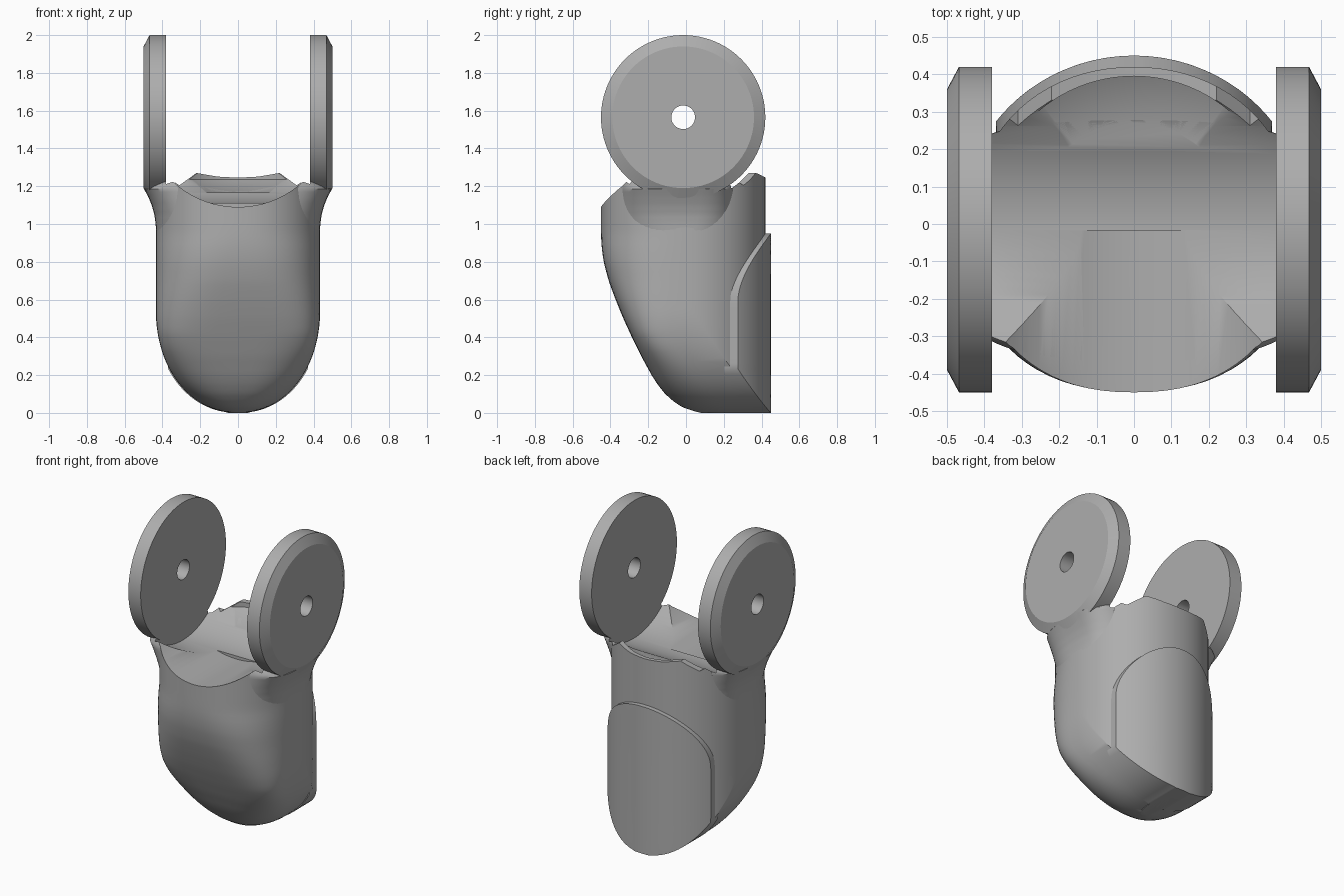
import bpy, bmesh, math

if "Cube" in bpy.data.objects:
    bpy.data.objects.remove(bpy.data.objects["Cube"])

grey = bpy.data.materials.new("plain grey")
grey.diffuse_color = (0.42, 0.42, 0.42, 1)
grey.use_nodes = True
grey.node_tree.nodes["Principled BSDF"].inputs["Base Color"].default_value = grey.diffuse_color


def make(name, rings, closed=False):
    """Skin equal-length rings; cap the ends, or join last to first when closed."""
    bm = bmesh.new()
    vs = [[bm.verts.new(p) for p in r] for r in rings]
    n = len(vs[0])
    pairs = list(zip(vs, vs[1:]))
    if closed:
        pairs.append((vs[-1], vs[0]))
    else:
        bm.faces.new(vs[0])
        bm.faces.new(vs[-1])
    for a, b in pairs:
        for i in range(n):
            j = (i + 1) % n
            bm.faces.new((a[i], a[j], b[j], b[i]))
    bmesh.ops.recalc_face_normals(bm, faces=bm.faces)
    me = bpy.data.meshes.new(name)
    bm.to_mesh(me)
    bm.free()
    ob = bpy.data.objects.new(name, me)
    bpy.context.collection.objects.link(ob)
    me.materials.append(grey)
    return ob


def lerp(table, z):
    for (z0, v0), (z1, v1) in zip(table, table[1:]):
        if z <= z1:
            return v0 + (v1 - v0) * max(0, z - z0) / (z1 - z0)
    return table[-1][1]


def ring(z, w, cy, yf, n, back, N=40):
    """Horizontal section: superellipse front, back edge given by a function."""
    pts = []
    for i in range(N + 1):
        t = math.pi * i / N
        c, s = math.cos(t), max(0, math.sin(t))
        x = -w * math.copysign(abs(c) ** (2 / n), c)
        pts.append((x, cy - (cy - yf) * s ** (2 / n), z))
    for i in range(1, N):
        x = w * math.cos(math.pi * i / N)
        pts.append((x, back(x), z))
    return pts


def sup(x, a, b, n):
    return b * max(0, 1 - abs(x / a) ** n) ** (1 / n)


def half_width(z):
    return max(0.05, sup(max(0, 0.55 - z), 0.55, 0.435, 2.1))


# Main shell: rounded column tapering to a curved toe
FRONT = [(0, .08), (.01, .04), (.03, -.02), (.06, -.065), (.1, -.11), (.15, -.15),
         (.2, -.182), (.3, -.237), (.4, -.286), (.5, -.332), (.6, -.373),
         (.7, -.41), (.8, -.436), (.88, -.447), (.95, -.45)]
POWER = [(0, 2.4), (.2, 3), (.42, 3.8), (.7, 2.8), (.95, 2.3)]
rings = []
for i in range(49):
    z = 1.3 * (i / 48) ** 1.6
    rings.append(ring(z, half_width(z), lerp([(0, .22), (.35, 0)], z), lerp(FRONT, z),
                      lerp(POWER, z), lambda x: sup(x, .4351, .42, 2.1)))
body = make("body_shell", rings)

# Neck flaring out to the hinge discs
FLARE = [(.9, .43), (1.0, .436), (1.05, .443), (1.1, .457), (1.15, .477),
         (1.19, .496), (1.21, .47), (1.25, .41), (1.26, .40)]
rings = []
for i in range(25):
    z = .9 + .36 * i / 24
    w, k = lerp(FLARE, z), (z - .9) / .36
    n = 2.3 + 1.7 * k
    rings.append(ring(z, w, 0, -.39 + .04 * k, n,
                      lambda x: sup(x, w * 1.0005, .30 - .03 * k, n)))
neck = make("hinge_neck", rings)

# Cutters for the hinge clearance
AY, AZ = -.015, 1.565


def circle_x(x, r, N=96):
    return [(x, AY + r * math.cos(2 * math.pi * i / N),
             AZ + r * math.sin(2 * math.pi * i / N)) for i in range(N)]


def circle_y(y, r, cz, N=96):
    return [(r * math.cos(2 * math.pi * i / N), y,
             cz + r * math.sin(2 * math.pi * i / N)) for i in range(N)]


def circle_z(z, r, N=96):
    return [(r * math.cos(2 * math.pi * i / N), r * math.sin(2 * math.pi * i / N), z)
            for i in range(N)]


rim = [(-.381, 1.25), (-.31, 1.205), (-.22, 1.27), (-.11, 1.251), (0, 1.245),
       (.11, 1.251), (.22, 1.27), (.31, 1.205), (.381, 1.25), (.381, 1.6), (-.381, 1.6)]
cutters = [
    make("saddle_cutter", [circle_x(-.382, .455), circle_x(.382, .455)]),
    make("front_lip_cutter", [circle_y(-.7, .508, 1.598), circle_y(-.017, .508, 1.598)]),
    make("pocket_cutter", [circle_z(1.167, .27), circle_z(1.235, .395), circle_z(1.6, .395)]),
    make("rim_cutter", [[(x, y, z) for x, z in rim] for y in (.18, .7)]),
]
for ob in (body, neck):
    for c in cutters:
        m = ob.modifiers.new(c.name, 'BOOLEAN')
        m.operation, m.solver, m.object = 'DIFFERENCE', 'EXACT', c
    bpy.context.view_layer.objects.active = ob
    for m in list(ob.modifiers):
        bpy.ops.object.modifier_apply(modifier=m.name)
for c in cutters:
    bpy.data.objects.remove(c)

# Raised back pad with arched top
rings = []
zs = [.62 * (i / 24) ** 1.6 for i in range(25)]
zs += [.58 + .37 * math.sin(math.radians(a)) for a in range(10, 90, 4)]
for z in zs:
    w = min(.37, half_width(z) + .006)
    if z > .58:
        w = min(w, math.sqrt(.37 ** 2 - (z - .58) ** 2))
    rings.append(ring(z, w, .2, .2, 2, lambda x: sup(x, .465, .45, 2)))
pad = make("back_pad", rings)

# Hinge discs with a pin hole and outer chamfer
discs = []
for side, label in ((-1, "left"), (1, "right")):
    prof = [(.0625, .38), (.435, .38), (.435, .468), (.375, .5), (.0625, .5)]
    discs.append(make(label + "_hinge_disc",
                      [circle_x(side * x, r) for r, x in prof], closed=True))

for ob in [body, neck, pad] + discs:
    bpy.ops.object.select_all(action='DESELECT')
    ob.select_set(True)
    bpy.context.view_layer.objects.active = ob
    bpy.ops.object.shade_smooth_by_angle(angle=math.radians(25 if ob in discs else 35))
